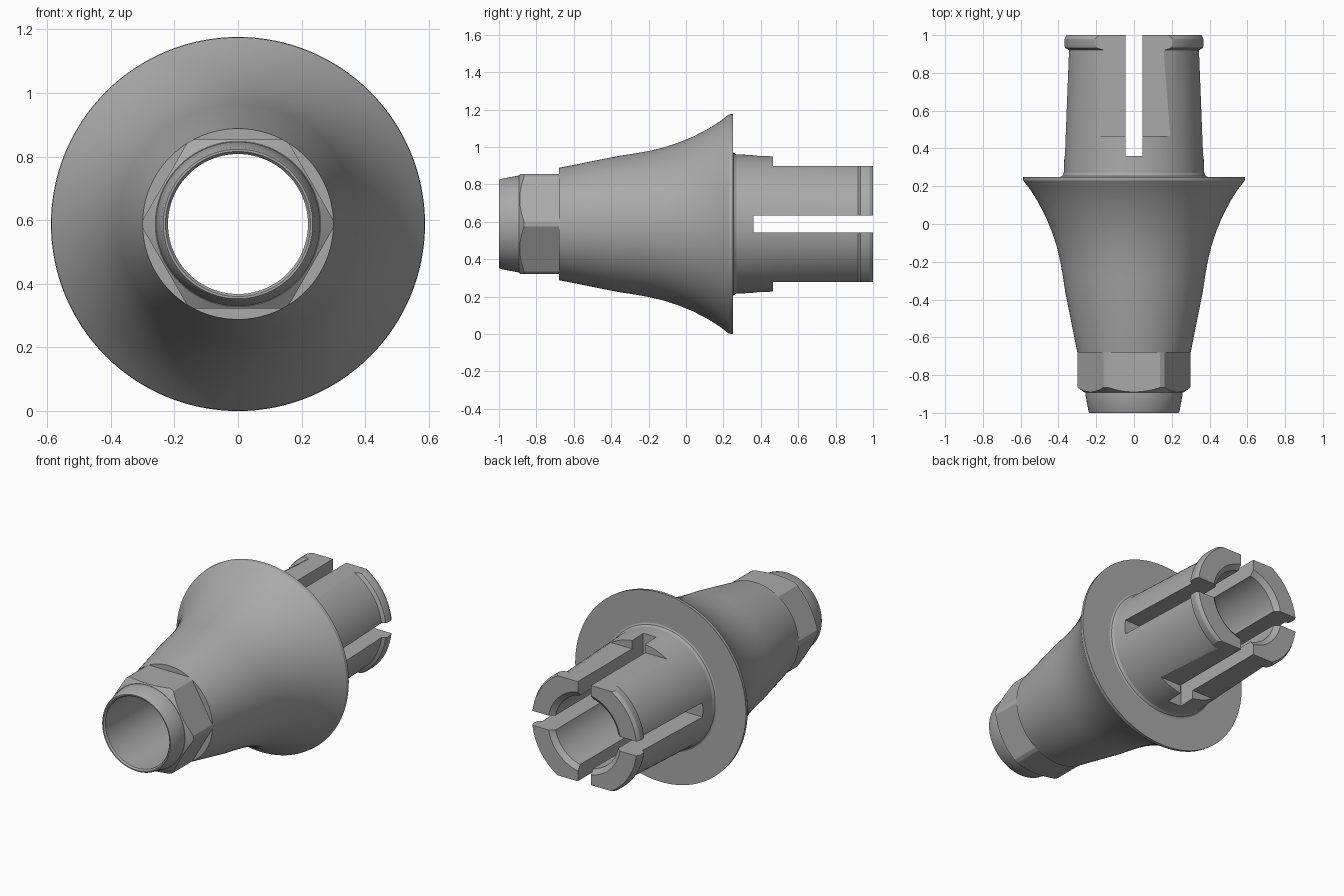
import bpy, bmesh, math
from mathutils import Matrix, Vector

old = bpy.data.objects.get("Cube")
if old:
    bpy.data.objects.remove(old, do_unlink=True)

AXIS_Z = 0.588
SEGMENTS = 128

metal = bpy.data.materials.new("satin grey metal")
metal.use_nodes = True
grey = (0.4, 0.4, 0.4, 1)
metal.diffuse_color = grey
metal.node_tree.nodes["Principled BSDF"].inputs["Base Color"].default_value = grey


def add_object(name, bm):
    bmesh.ops.recalc_face_normals(bm, faces=bm.faces)
    mesh = bpy.data.meshes.new(name)
    bm.to_mesh(mesh)
    bm.free()
    mesh.materials.append(metal)
    obj = bpy.data.objects.new(name, mesh)
    bpy.context.collection.objects.link(obj)
    return obj


def lathe(name, profile):
    """Turn a closed (y, radius) outline around the long axis."""
    bm = bmesh.new()
    rings = []
    for i in range(SEGMENTS):
        a = 2 * math.pi * i / SEGMENTS
        rings.append([bm.verts.new((r * math.cos(a), y, AXIS_Z + r * math.sin(a)))
                      for y, r in profile])
    n = len(profile)
    for i in range(SEGMENTS):
        a, b = rings[i], rings[(i + 1) % SEGMENTS]
        for j in range(n):
            k = (j + 1) % n
            bm.faces.new((a[j], a[k], b[k], b[j]))
    return add_object(name, bm)


def box(name, centre, size):
    bm = bmesh.new()
    bmesh.ops.create_cube(bm, size=1, matrix=Matrix.Translation(Vector(centre))
                          @ Matrix.Diagonal((*size, 1)))
    return add_object(name, bm)


def hex_prism(name, apothem, y0, y1):
    bm = bmesh.new()
    r = apothem / math.cos(math.pi / 6)
    ring = [(r * math.cos(i * math.pi / 3), AXIS_Z + r * math.sin(i * math.pi / 3))
            for i in range(6)]
    face = bm.faces.new([bm.verts.new((x, y0, z)) for x, z in ring])
    new = bmesh.ops.extrude_face_region(bm, geom=[face])["geom"]
    bmesh.ops.translate(bm, vec=(0, y1 - y0, 0),
                        verts=[v for v in new if isinstance(v, bmesh.types.BMVert)])
    return add_object(name, bm)


def carve(obj, cutter, operation):
    cutter.hide_render = True
    mod = obj.modifiers.new("carve", "BOOLEAN")
    mod.operation = operation
    mod.solver = "EXACT"
    mod.object = cutter
    bpy.context.view_layer.objects.active = obj
    bpy.ops.object.modifier_apply(modifier=mod.name)
    bpy.data.objects.remove(cutter, do_unlink=True)


def smooth(obj):
    bpy.ops.object.select_all(action="DESELECT")
    obj.select_set(True)
    bpy.context.view_layer.objects.active = obj
    bpy.ops.object.shade_smooth_by_angle(angle=math.radians(22))


# Hollow body: nose, flared skirt, flange and rear post with a snap rim
nose = [(-0.99, 0.22), (-1, 0.228), (-1, 0.235), (-0.99, 0.241), (-0.9, 0.258), (-0.68, 0.258)]
skirt = [(-0.68, 0.3), (-0.36, 0.364), (-0.28, 0.376), (-0.2, 0.39), (-0.12, 0.409),
         (-0.04, 0.435), (0.04, 0.468), (0.12, 0.51), (0.18, 0.548), (0.23, 0.586),
         (0.25, 0.588)]
post = [(0.25, 0.39), (0.255, 0.38), (0.27, 0.372), (0.92, 0.347), (0.932, 0.367),
        (0.945, 0.371), (0.98, 0.371), (1, 0.36), (1, 0.25), (0.975, 0.22)]
body = lathe("flared_body", nose + skirt + post)

# Flats on the top and bottom of the post
for side in (1, -1):
    carve(body, box("flat_cutter", (0, 0.8, AXIS_Z + side * 0.51), (1, 0.67, 0.4)),
          "DIFFERENCE")

# Crossed slots that split the post into four fingers
carve(body, box("upright_slot_cutter", (0, 0.76, AXIS_Z), (0.09, 0.8, 1)), "DIFFERENCE")
carve(body, box("level_slot_cutter", (0, 0.76, AXIS_Z), (1, 0.8, 0.09)), "DIFFERENCE")
smooth(body)

# Six-sided drive collar with rounded corners and a chamfered front
collar = lathe("hex_collar", [(-0.893, 0.24), (-0.893, 0.26), (-0.865, 0.3),
                              (-0.675, 0.3), (-0.675, 0.24)])
carve(collar, hex_prism("hex_cutter", 0.266, -1.1, -0.5), "INTERSECT")
smooth(collar)
